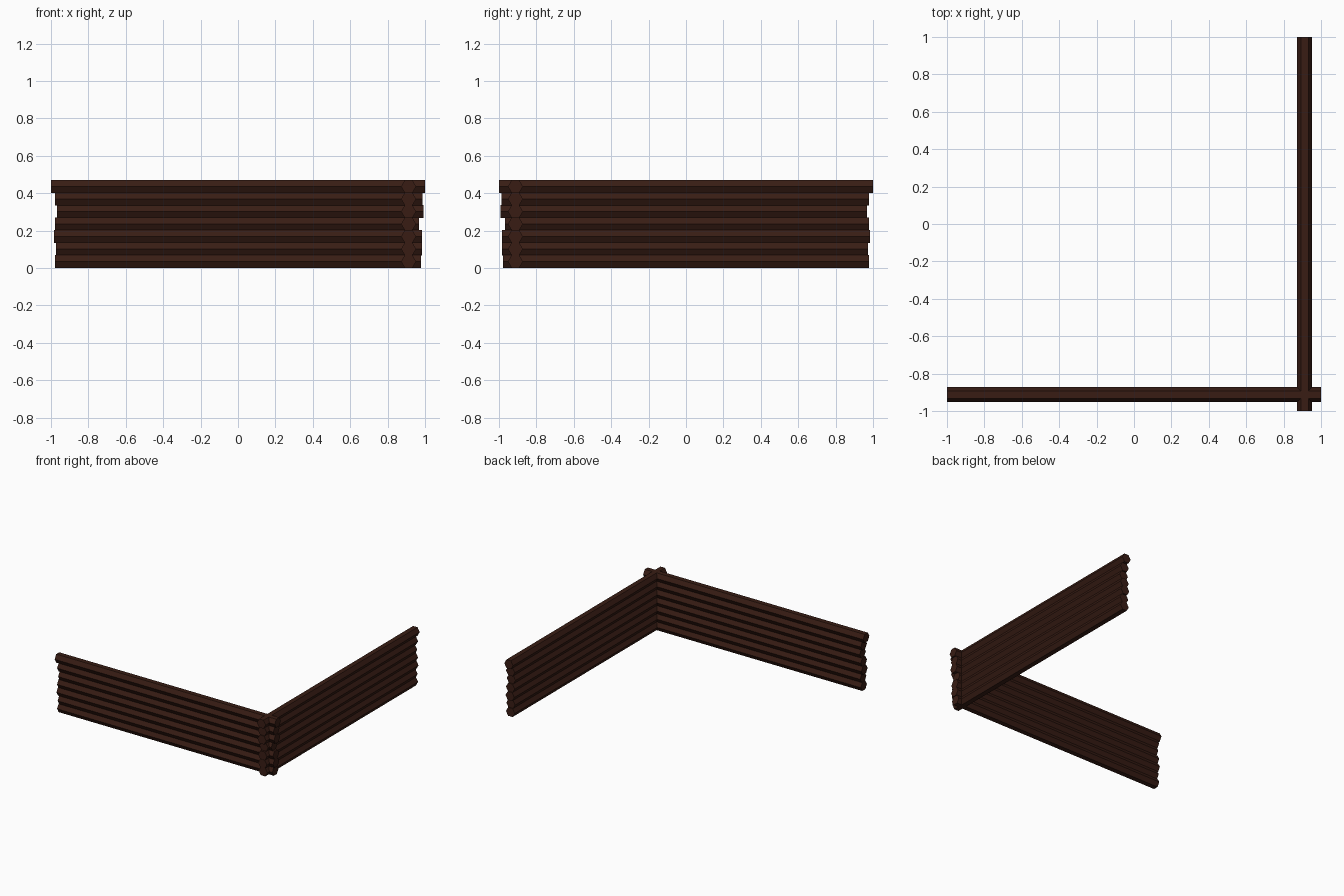
import bpy
import math
from mathutils import Matrix

if "Cube" in bpy.data.objects:
    bpy.data.objects.remove(bpy.data.objects["Cube"])

R = 0.04                       # hexagonal log radius
STEP = 0.0668                  # layer spacing
OFFSET = 0.912                 # distance of each wall from the centre
# (start, end) of each log along the front wall, bottom to top
ENDS = [(-0.978, 0.978), (-0.973, 0.985), (-0.984, 0.984), (-0.978, 0.968),
        (-0.968, 0.993), (-0.978, 0.987), (-1.0, 1.0)]

wood = bpy.data.materials.new("dark_wood")
wood.diffuse_color = (0.04, 0.012, 0.007, 1)
wood.use_nodes = True
wood.node_tree.nodes["Principled BSDF"].inputs["Base Color"].default_value = wood.diffuse_color


def log(name, start, end, z, side):
    """Six-sided log with flat top and bottom, lying along x or y."""
    bpy.ops.mesh.primitive_cylinder_add(vertices=6, radius=R, depth=end - start)
    ob = bpy.context.object
    ob.name = name
    mid = (start + end) / 2
    # points of the hexagon face sideways, axis turned onto y
    m = Matrix.Rotation(math.radians(90), 4, 'X') @ Matrix.Rotation(math.radians(30), 4, 'Z')
    if side:
        place = Matrix.Translation((OFFSET, -mid, z))
    else:
        place = Matrix.Translation((mid, -OFFSET, z)) @ Matrix.Rotation(math.radians(90), 4, 'Z')
    ob.data.transform(place @ m)
    # make sure the hexagon lies on its flat
    ob.data.materials.append(wood)
    return ob


# Two walls of stacked logs crossing at the front right corner
for i, (a, b) in enumerate(ENDS):
    z = R * math.cos(math.radians(30)) + i * STEP
    log(f"front_wall_log_{i + 1}", a, b, z, False)
    log(f"side_wall_log_{i + 1}", a, b, z, True)
